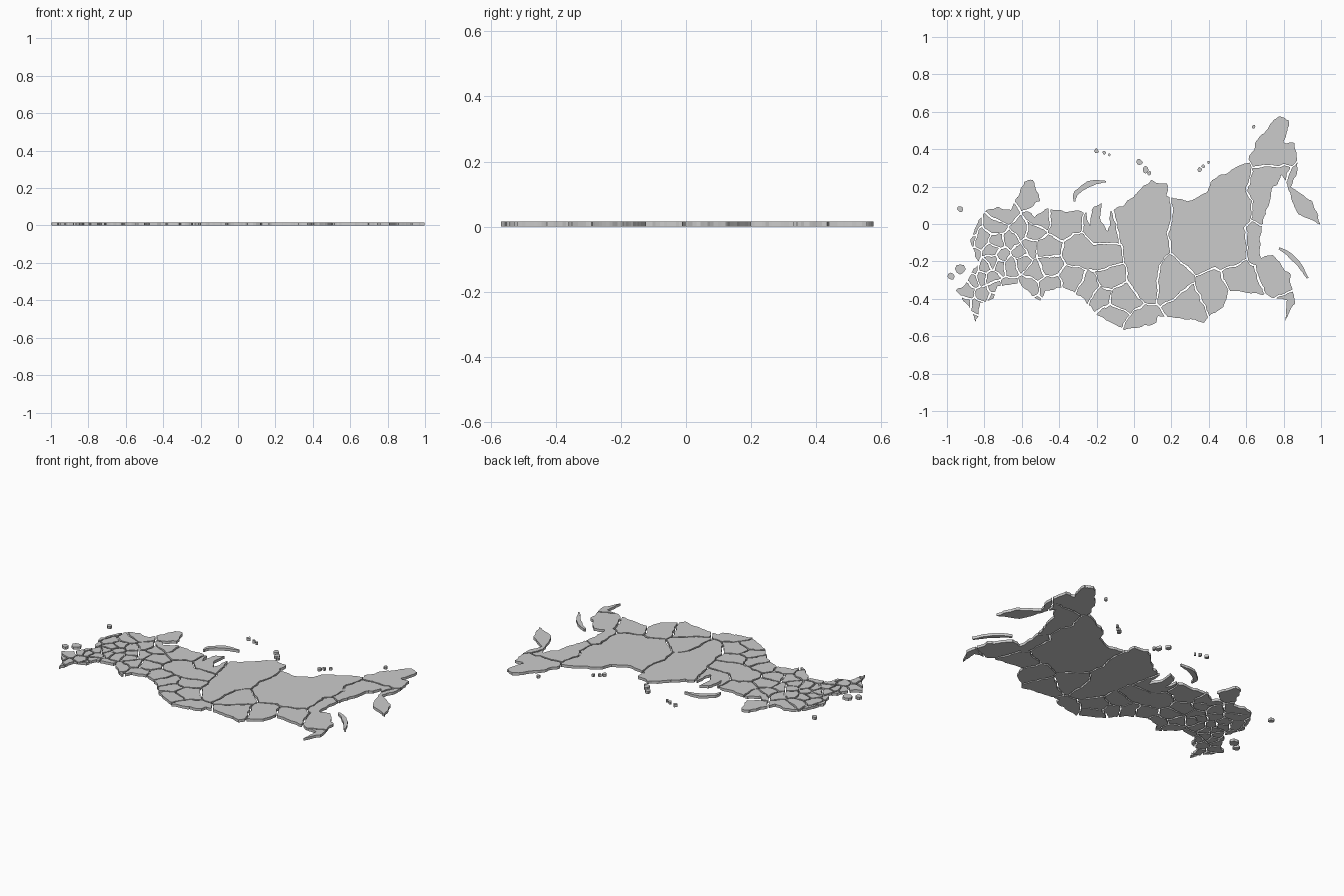
import bpy, bmesh, math, random
from mathutils import Vector, noise

if "Cube" in bpy.data.objects:
    bpy.data.objects.remove(bpy.data.objects["Cube"])

random.seed(4)
THICK, GAP, STEP = 0.016, 0.009, 0.013

# Mainland coast and land border, x y pairs in hundredths of a unit
COAST = [-47, -36, -50, -41, -61, -32, -73, -33, -75, -40, -82, -43, -84, -53, -88, -44, -95, -36,
         -89, -29, -83, -21, -88, -8, -82, 5, -72, 9, -66, 7, -59, 22, -54, 23, -50, 12, -57, 7,
         -53, 4, -47, 8, -26, 6, -24, -1, -22, 9, -17, 11, -18, 1, -14, -4, -12, 7, -3, 12, 5, 20,
         10, 23, 17, 21, 18, 15, 29, 12, 40, 18, 42, 24, 61, 33, 65, 44, 78, 58, 83, 55, 80, 44,
         86, 43, 88, 29, 84, 20, 94, 13, 100, 0, 88, 5, 83, 18, 79, 26, 73, 15, 68, -3, 67, -18,
         74, -17, 83, -27, 86, -43, 81, -52, 82, -41, 66, -37, 50, -36, 48, -44, 37, -52, 13, -49,
         12, -53, -5, -57, -20, -48, -27, -40, -37, -34]

# Regions grow around seed points; large ones have several seeds
REGIONS = {
    "largest_region": [42, 0, 35, -14, 50, -13, 50, 10, 52, 26],
    "central_region": [-2, 0, 4, -16, 6, -30],
    "gulf_region": [-16, -3],
    "river_region": [-16, -18, -30, -16],
    "forest_region": [20, -31],
    "lake_region": [29, -43],
    "border_region": [43, -37],
    "hill_region": [4, -56],
    "valley_region": [57, -31],
    "sea_region": [70, -13, 76, -24],
    "port_region": [87, -49],
    "bay_region": [76, 10, 72, 22],
    "tip_region": [72, 40],
    "peninsula_region": [86, 16],
}
# Single-seed districts of the plain and the northwest
DISTRICTS = [-13, -29, -25, -34, -17, -39, -7, -40, -12, -48, -33, -30, -40, 0, -51, 2, -56, 16,
             -70, 5, -61, -4, -47, -13, -56, -13, -46, -22, -45, -33, -53, -25, -56, -33]


def points(flat):
    return [Vector((x / 100, y / 100, 0)) for x, y in zip(flat[::2], flat[1::2])]


def outline_mesh(pts):
    """Triangulated flat outline, so that straight cuts stay reliable."""
    bm = bmesh.new()
    face = bm.faces.new([bm.verts.new(p) for p in pts])
    bmesh.ops.triangulate(bm, faces=[face])
    return bm


def finish(name, bm, wiggle=1.0):
    """Wiggle the flat outline with one shared noise field, then thicken it."""
    for e in bm.edges[:]:
        n = int(e.calc_length() / STEP)
        if n:
            bmesh.ops.bisect_edges(bm, edges=[e], cuts=n)
    for v in bm.verts:
        w = noise.noise_vector(v.co * 24 + Vector((3.3, 7.7, 1.5))) * 0.013
        w += noise.noise_vector(v.co * 60 + Vector((1.3, 2.7, 4.5))) * 0.004
        v.co += Vector((w.x, w.y, 0)) * wiggle
    new = bmesh.ops.extrude_face_region(bm, geom=bm.faces[:])["geom"]
    bmesh.ops.translate(bm, vec=(0, 0, THICK),
                        verts=[v for v in new if isinstance(v, bmesh.types.BMVert)])
    bmesh.ops.recalc_face_normals(bm, faces=bm.faces[:])
    me = bpy.data.meshes.new(name)
    bm.to_mesh(me)
    bm.free()
    bpy.context.collection.objects.link(bpy.data.objects.new(name, me))


# Collect all seeds; the west gets a dense jittered grid of small districts
seeds = [(name, p) for name, flat in REGIONS.items() for p in points(flat)]
seeds += [(f"district_{i + 1}", p) for i, p in enumerate(points(DISTRICTS))]
for r in range(10):
    for c in range(7):
        p = Vector((-0.93 + c * 0.058 + (r % 2) * 0.029, -0.5 + r * 0.052, 0))
        p += Vector((random.uniform(-1, 1), random.uniform(-1, 1), 0)) * 0.017
        if all((p - q).length > 0.048 for _, q in seeds):
            seeds.append((f"small_district_{r}_{c}", p))

# Cut the mainland into cells, leaving a gap only between different regions
for name in dict.fromkeys(n for n, _ in seeds):
    region = bmesh.new()
    for s in [p for n, p in seeds if n == name]:
        cell = outline_mesh(points(COAST))
        for other, q in sorted(seeds, key=lambda it: (it[1] - s).length)[1:]:
            if not cell.faces:
                break
            d = (q - s).normalized()
            gap = 0 if other == name else GAP
            bmesh.ops.bisect_plane(cell, geom=cell.verts[:] + cell.edges[:] + cell.faces[:],
                                   dist=1e-6, plane_co=(s + q) / 2 - d * gap / 2,
                                   plane_no=d, clear_outer=True)
        tmp = bpy.data.meshes.new("tmp")
        cell.to_mesh(tmp)
        cell.free()
        region.from_mesh(tmp)
        bpy.data.meshes.remove(tmp)
    bmesh.ops.remove_doubles(region, verts=region.verts[:], dist=0.003)
    if region.faces:
        finish(name, region)
    else:
        region.free()


def strip(name, flat, width):
    """Long bent island along a three-point curve, tapered at both ends."""
    a, b, c = points(flat)
    left, right = [], []
    for k in range(13):
        t = k / 12
        p = a * (1 - t) ** 2 + b * 2 * t * (1 - t) + c * t * t
        d = ((b - a) * (1 - t) + (c - b) * t).normalized()
        n = Vector((-d.y, d.x, 0)) * width * (0.35 + 0.65 * math.sin(math.pi * t))
        left.append(p + n)
        right.append(p - n)
    finish(name, outline_mesh(left + right[::-1]), 0.6)


strip("curved_island", [-32, 12, -31, 22, -15, 23], 0.014)
strip("long_island", [78, -13, 86, -17, 93, -29], 0.014)

# Compact islands and detached western pieces: x, y, radius in hundredths
for i, (x, y, size) in enumerate([
        (-98, -28, 2), (-93, -24, 2.6), (-93, 8, 1.5), (-20, 39, 1.3), (-16, 38, 1), (-13, 37, .7),
        (3, 33, 1.7), (6, 29, 1.8), (8, 27, 1.2), (35, 29, 1.4), (37, 31, 1), (40, 33, .9),
        (64, 52, 1)]):
    blob = []
    for k in range(8):
        r = size * random.uniform(0.75, 1.15) / 100
        blob.append(Vector((x / 100 + r * math.cos(k * math.pi / 4),
                            y / 100 + r * math.sin(k * math.pi / 4), 0)))
    finish(f"islet_{i + 1}", outline_mesh(blob), 0.3)
